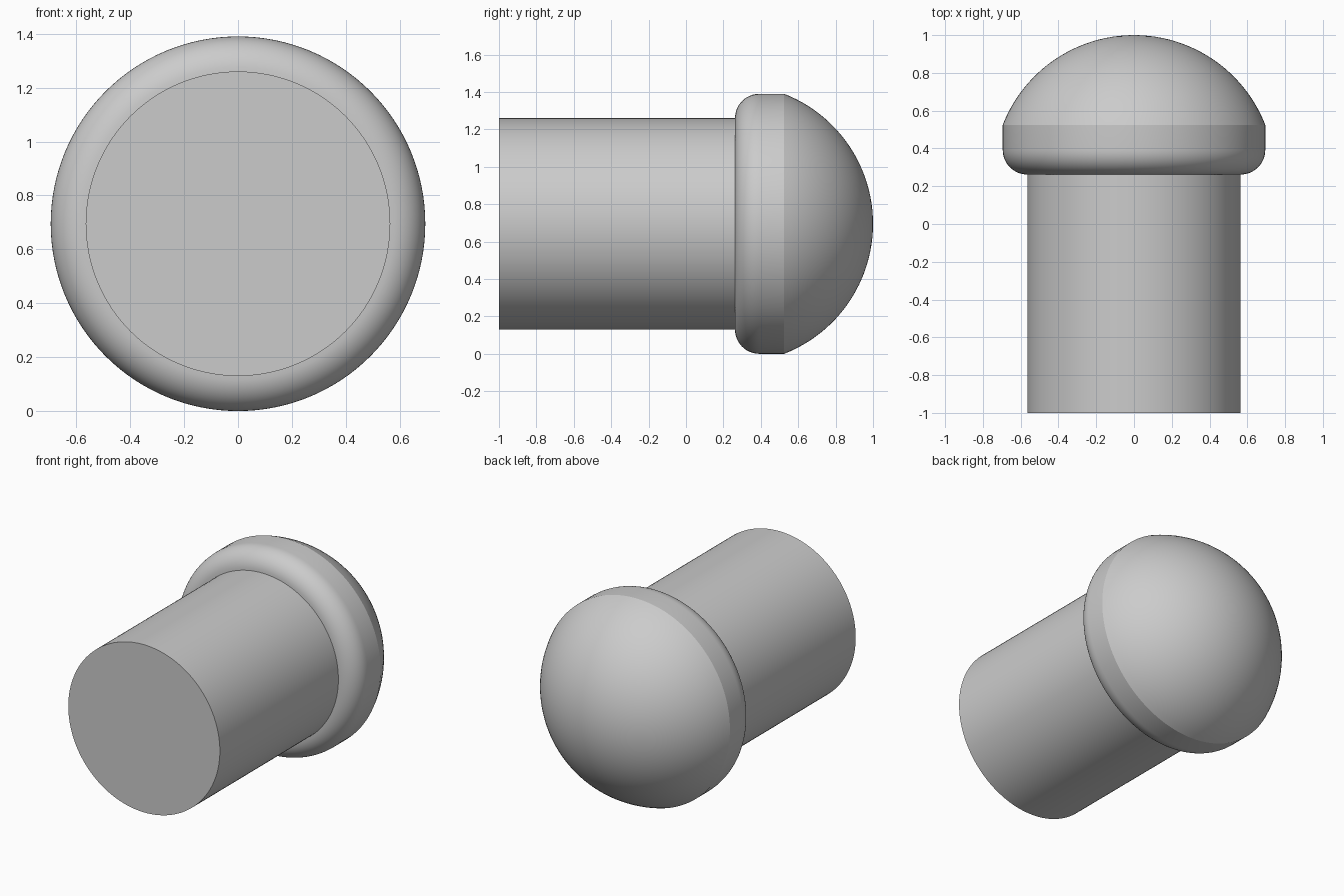
import bpy
import bmesh
from math import asin, cos, pi, radians, sin
from mathutils import Vector

cube = bpy.data.objects.get("Cube")
if cube:
    bpy.data.objects.remove(cube, do_unlink=True)

HEAD_R = 0.695      # head radius, also the height of the axis
SHAFT_R = 0.565
HEAD_BACK = 0.262   # where the head meets the shaft
DOME_START = 0.525
SEGMENTS = 128

grey = bpy.data.materials.new("plain grey")
grey.use_nodes = True
grey.diffuse_color = (0.6, 0.6, 0.6, 1)
grey.node_tree.nodes["Principled BSDF"].inputs["Base Color"].default_value = (0.6, 0.6, 0.6, 1)


def revolve(name, profile):
    """Turn a (radius, y) profile around the lengthwise axis."""
    bm = bmesh.new()
    verts = [bm.verts.new((r, y, 0)) for r, y in profile]
    edges = [bm.edges.new(pair) for pair in zip(verts, verts[1:])]
    bmesh.ops.spin(bm, geom=verts + edges, cent=(0, 0, 0), axis=(0, 1, 0),
                   angle=2 * pi, steps=SEGMENTS, use_duplicate=False)
    bmesh.ops.remove_doubles(bm, verts=bm.verts[:], dist=0.0001)
    bmesh.ops.recalc_face_normals(bm, faces=bm.faces[:])
    bmesh.ops.translate(bm, verts=bm.verts[:], vec=Vector((0, 0, HEAD_R)))
    mesh = bpy.data.meshes.new(name)
    bm.to_mesh(mesh)
    bm.free()
    mesh.materials.append(grey)
    obj = bpy.data.objects.new(name, mesh)
    bpy.context.collection.objects.link(obj)
    bpy.ops.object.select_all(action="DESELECT")
    obj.select_set(True)
    bpy.context.view_layer.objects.active = obj
    bpy.ops.object.shade_smooth_by_angle(angle=radians(15))
    return obj


# Shaft: flat front end, open where it joins the head
revolve("shaft", [(0, -1), (SHAFT_R, -1), (SHAFT_R, HEAD_BACK)])

# Head: rounded shoulder, short straight rim, shallow spherical dome
fillet = HEAD_R - SHAFT_R
shoulder = [(SHAFT_R + fillet * sin(a), HEAD_BACK + fillet * (1 - cos(a)))
            for a in (i / 12 * pi / 2 for i in range(13))]
rise = 1 - DOME_START
dome_r = (HEAD_R ** 2 + rise ** 2) / (2 * rise)
sweep = asin(HEAD_R / dome_r)
dome = [(dome_r * sin(a), 1 - dome_r + dome_r * cos(a))
        for a in (sweep * (1 - i / 24) for i in range(25))]
revolve("domed_head", shoulder + dome)
